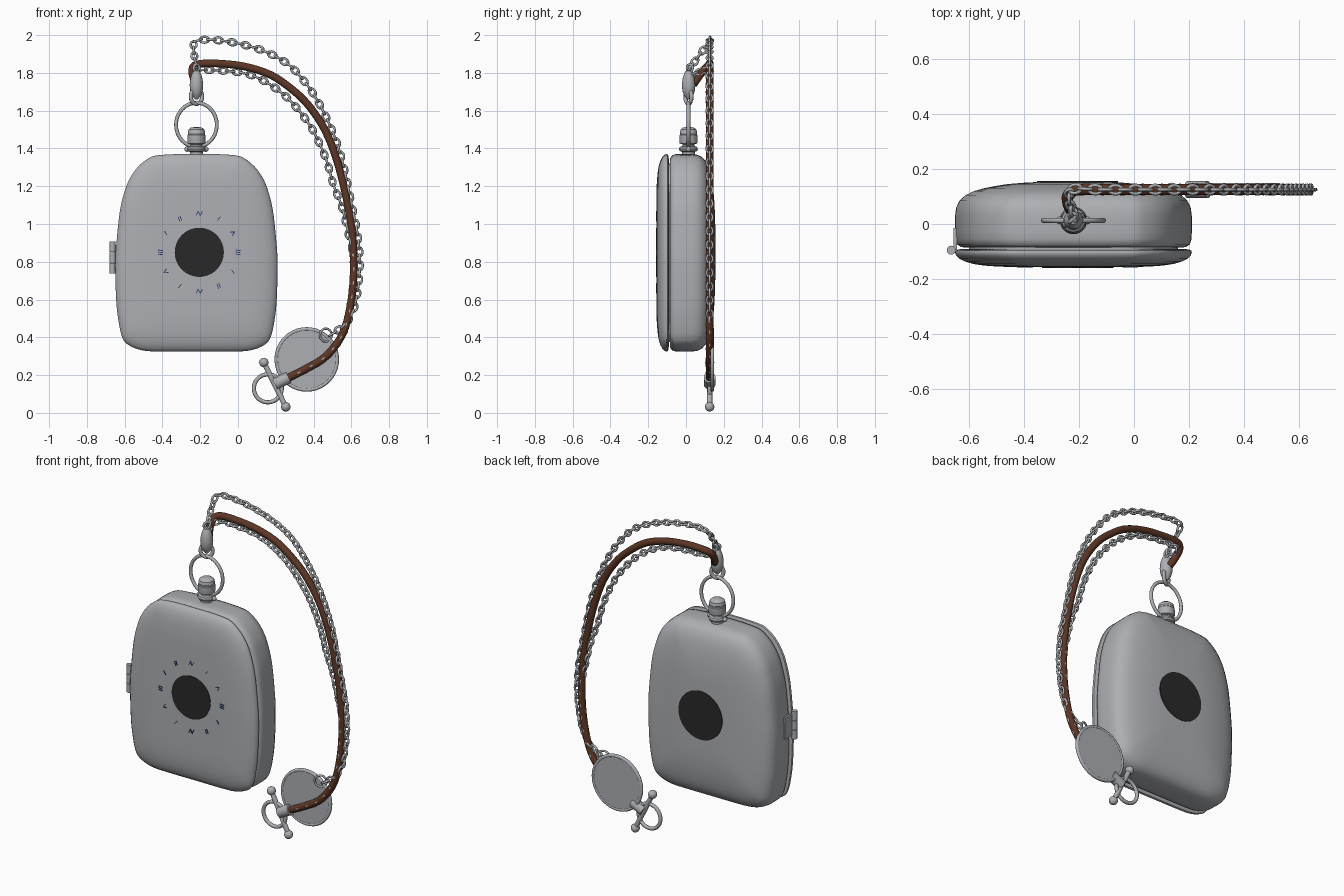
import bpy
import bmesh
from math import sin, cos, pi, radians
from mathutils import Vector, Matrix

cube = bpy.data.objects.get("Cube")
if cube:
    bpy.data.objects.remove(cube)


def material(name, rgb):
    mat = bpy.data.materials.new(name)
    mat.use_nodes = True
    mat.diffuse_color = (*rgb, 1)
    mat.node_tree.nodes["Principled BSDF"].inputs["Base Color"].default_value = (*rgb, 1)
    return mat


STEEL = material("brushed_steel", (0.42, 0.43, 0.45))
LEATHER = material("brown_leather", (0.11, 0.038, 0.019))
BLACK = material("black_face", (0.022, 0.022, 0.022))
NAVY = material("navy_marks", (0.012, 0.03, 0.14))

CASE_X, CASE_Z, HALF_W, HALF_H = -0.22, 0.8475, 0.43, 0.5225
STEM_Y = 0.013
CHAIN_Y = 0.125


def finish(name, bm, mat, angle=35):
    bmesh.ops.recalc_face_normals(bm, faces=bm.faces)
    mesh = bpy.data.meshes.new(name)
    bm.to_mesh(mesh)
    bm.free()
    mesh.materials.append(mat)
    obj = bpy.data.objects.new(name, mesh)
    bpy.context.collection.objects.link(obj)
    bpy.ops.object.select_all(action='DESELECT')
    obj.select_set(True)
    bpy.context.view_layer.objects.active = obj
    bpy.ops.object.shade_smooth_by_angle(angle=radians(angle))
    return obj


def smooth_path(points, steps, closed=False):
    """Catmull-Rom curve through the points."""
    pts = [Vector(p) for p in points]
    count = len(pts)
    pick = (lambda i: pts[i % count]) if closed else (lambda i: pts[max(0, min(i, count - 1))])
    path = []
    for i in range(count if closed else count - 1):
        a, b, c, d = (pick(i + k) for k in (-1, 0, 1, 2))
        for s in range(steps):
            t = s / steps
            path.append(0.5 * (2 * b + (c - a) * t + (2 * a - 5 * b + 4 * c - d) * t ** 2
                               + (3 * b - a - 3 * c + d) * t ** 3))
    return path if closed else path + [pts[-1]]


def skin(bm, rings, caps=True, loop=False):
    """Join rings of points with quads."""
    rows = [[bm.verts.new(p) for p in ring] for ring in rings]
    n = len(rows[0])
    pairs = list(zip(rows, rows[1:])) + ([(rows[-1], rows[0])] if loop else [])
    for low, high in pairs:
        for i in range(n):
            j = (i + 1) % n
            bm.faces.new((low[i], low[j], high[j], high[i]))
    if caps and not loop:
        bm.faces.new(rows[0])
        bm.faces.new(rows[-1])


def add_rod(bm, a, b, r1, r2=None, sides=24):
    a, b = Vector(a), Vector(b)
    turn = (b - a).to_track_quat('Z', 'Y').to_matrix().to_4x4()
    bmesh.ops.create_cone(bm, cap_ends=True, segments=sides, radius1=r1,
                          radius2=r1 if r2 is None else r2, depth=(b - a).length,
                          matrix=Matrix.Translation((a + b) / 2) @ turn)


def rod(name, a, b, r, mat=STEEL, sides=32):
    bm = bmesh.new()
    add_rod(bm, a, b, r, sides=sides)
    return finish(name, bm, mat)


def ball(name, centre, size):
    bm = bmesh.new()
    bmesh.ops.create_uvsphere(bm, u_segments=20, v_segments=12, radius=1,
                              matrix=Matrix.Translation(centre) @ Matrix.Diagonal((*size, 1)))
    return finish(name, bm, STEEL, 60)


def add_ring(bm, matrix, rx, rz, wire, around=14, sides=7):
    """Oval wire ring lying in the local XZ plane."""
    rings = []
    for i in range(around):
        a = 2 * pi * i / around
        out = Vector((cos(a), 0, sin(a)))
        mid = Vector((rx * cos(a), 0, rz * sin(a)))
        rings.append([matrix @ (mid + wire * (out * cos(b) + Vector((0, sin(b), 0))))
                      for b in (2 * pi * k / sides for k in range(sides))])
    skin(bm, rings, loop=True)


def ring(name, centre, radius, wire, turn=0.0, tall=1.0):
    bm = bmesh.new()
    add_ring(bm, Matrix.Translation(centre) @ Matrix.Rotation(turn, 4, 'Z'),
             radius, radius * tall, wire, 40, 10)
    return finish(name, bm, STEEL, 60)


def turned(name, centre, profile):
    """Lathe a (radius, height) profile about a vertical axis."""
    bm = bmesh.new()
    skin(bm, [[Vector(centre) + Vector((r * cos(a), r * sin(a), z))
               for a in (2 * pi * k / 28 for k in range(28))] for r, z in profile])
    return finish(name, bm, STEEL)


# Case outline: one half, mirrored
half = [(0, 1.37), (.1, 1.37), (.2, 1.364), (.25, 1.35), (.308, 1.304), (.35, 1.246), (.377, 1.183),
        (.404, 1.077), (.422, .918), (.43, .786), (.425, .6), (.414, .495), (.393, .4),
        (.356, .357), (.28, .33), (.18, .325), (0, .325)]
outline = smooth_path(half + [(-x, z) for x, z in reversed(half[1:-1])], 4, closed=True)


def shell(name, sections):
    """Loft the case outline through (depth, inset) sections."""
    bm = bmesh.new()
    skin(bm, [[Vector((CASE_X + p.x * (1 - inset / HALF_W), y,
                       CASE_Z + (p.y - CASE_Z) * (1 - inset / HALF_H))) for p in outline]
              for y, inset in sections])
    return finish(name, bm, STEEL, 40)


shell("case_body", [(-.086, .05), (-.084, .022), (-.074, .007), (-.055, .001), (-.03, 0), (.03, 0), (.06, .004),
                    (.085, .016), (.105, .038), (.12, .07), (.13, .105), (.137, .14),
                    (.145, .19), (.15, .25), (.153, .31)])
shell("case_lid", [(-.091, .03), (-.092, .012), (-.097, .002), (-.103, 0), (-.113, .003), (-.125, .014),
                   (-.136, .035), (-.145, .065), (-.151, .105), (-.155, .16), (-.156, .21)])
shell("case_core", [(-.095, .05), (-.08, .05)])

# Round dark faces on lid and back
rod("front_dial", (-.205, -.15, .85), (-.205, -.159, .85), .13, BLACK, 64)
rod("back_dial", (-.205, .148, .85), (-.205, .156, .85), .147, BLACK, 64)

# Hour marks: clusters of small strokes around the dial
bm = bmesh.new()
for hour in range(12):
    spin = Matrix.Translation((-.205, -.157, .85)) @ Matrix.Rotation(hour * pi / 6, 4, 'Y')
    strokes = 1 + (hour + 2) % 3
    for s in range(strokes):
        lean = 0.45 * (-1) ** s if hour % 2 == 0 else 0.15
        place = Matrix.Translation(((s - (strokes - 1) / 2) * .011, 0, .206))
        bmesh.ops.create_cube(bm, size=1, matrix=spin @ place @ Matrix.Rotation(lean, 4, 'Y')
                              @ Matrix.Diagonal((.004, .003, .026, 1)))
finish("hour_marks", bm, NAVY)

# Hinge
for i, z in enumerate((.766, .823, .88)):
    rod(f"hinge_knuckle_{i}", (-.664, -.095, z - .027), (-.664, -.095, z + .027), .016)
bm = bmesh.new()
bmesh.ops.create_cube(bm, size=1, matrix=Matrix.Translation((-.649, -.055, .823))
                      @ Matrix.Diagonal((.012, .08, .13, 1)))
finish("hinge_plate", bm, STEEL)

# Winding crown, collar and bow
turned("crown", (CASE_X, STEM_Y, 0),
       [(.034, 1.35), (.034, 1.382), (.046, 1.386), (.05, 1.396), (.046, 1.408), (.032, 1.412),
        (.032, 1.422), (.046, 1.426), (.048, 1.435), (.048, 1.47), (.044, 1.474), (.044, 1.478),
        (.046, 1.482), (.042, 1.5), (.03, 1.51), (.01, 1.513)])
for side in (-1, 1):
    ball("bow_pivot", (CASE_X + side * .05, STEM_Y, 1.396), (.014, .014, .014))
ring("bow", (CASE_X, STEM_Y, 1.525), .108, .01, tall=1.08)

# Clasp
ring("clasp_hook", (CASE_X, .013, 1.675), .034, .011, turn=.5, tall=1.15)
turned("clasp_body", (CASE_X, .014, 0),
       [(.008, 1.66), (.024, 1.68), (.033, 1.705), (.036, 1.735), (.032, 1.77), (.024, 1.795),
        (.016, 1.81), (.005, 1.815)])
ring("clasp_eye", (CASE_X, .02, 1.825), .02, .007, turn=.8)

# Leather cord and chain paths
cord = [(-.095, 1.849), (.037, 1.833), (.169, 1.791), (.274, 1.722), (.37, 1.632), (.459, 1.5),
        (.522, 1.341), (.57, 1.156), (.602, .971), (.612, .812), (.607, .653), (.58, .495),
        (.538, .389), (.459, .294), (.354, .23), (.25, .178)]
outer = [(-.225, 1.966), (-.12, 1.974), (.026, 1.95), (.158, 1.907), (.274, 1.839), (.364, 1.738),
         (.433, 1.632), (.496, 1.5), (.543, 1.368), (.58, 1.209), (.607, 1.077), (.633, .944),
         (.645, .812), (.638, .68), (.612, .548), (.565, .468), (.49, .412)]
inner = [(-.19, 1.815), (-.095, 1.813), (.037, 1.797), (.142, 1.755), (.248, 1.68), (.335, 1.585), (.403, 1.484),
         (.467, 1.341), (.505, 1.209), (.549, 1.093), (.586, .944)] + cord[9:]


def hang(start, flat):
    return smooth_path(start + [(x, CHAIN_Y, z) for x, z in flat], 10)


def chain(name, path, pitch=.037):
    """Interlocked oval links, alternately turned a quarter."""
    bm = bmesh.new()
    travelled, due, count = 0.0, 0.0, 0
    for a, b in zip(path, path[1:]):
        step = b - a
        while due <= travelled + step.length:
            spot = a + step * ((due - travelled) / step.length)
            along = step.normalized()
            side = along.cross(Vector((0, 1, 0))).normalized()
            frame = Matrix((side, along.cross(side), along)).transposed().to_4x4()
            roll = Matrix.Rotation((count % 2) * pi / 2, 4, 'Z')
            add_ring(bm, Matrix.Translation(spot) @ frame @ roll, .0155, .024, .0065)
            due += pitch
            count += 1
        travelled += step.length
    return finish(name, bm, STEEL, 60)


chain("outer_chain", hang([(-.22, .025, 1.83), (-.232, .075, 1.9)], outer))
chain("inner_chain", hang([(-.22, .04, 1.79), (-.23, .085, 1.81)], inner))

curve = bpy.data.curves.new("leather_cord", 'CURVE')
curve.dimensions = '3D'
curve.bevel_depth = .0205
curve.bevel_resolution = 4
curve.use_fill_caps = True
points = hang([(-.222, .04, 1.74), (-.24, .075, 1.79), (-.238, .108, 1.83), (-.2, CHAIN_Y, 1.848)], cord)
spline = curve.splines.new('POLY')
spline.points.add(len(points) - 1)
for target, p in zip(spline.points, points):
    target.co = (*p, 1)
spline.use_smooth = True
curve.materials.append(LEATHER)
bpy.context.collection.objects.link(bpy.data.objects.new("leather_cord", curve))

# Medallion hanging from the outer chain
rod("medallion", (.364, .132, .283), (.364, .146, .283), .162, sides=64)
ring("medallion_rim", (.364, .139, .283), .161, .01)
ring("medallion_loop", (.465, .13, .412), .034, .006, turn=.4)

# Toggle bar with end balls, socket and ring
bar_ends = (.137, CHAIN_Y, .267), (.253, CHAIN_Y, .032)
rod("toggle_bar", *bar_ends, .014)
for end in bar_ends:
    ball("toggle_end", end, (.025, .025, .025))
rod("cord_socket", (.195, CHAIN_Y, .152), (.268, CHAIN_Y, .188), .031)
ring("toggle_ring", (.158, CHAIN_Y, .13), .074, .011)
